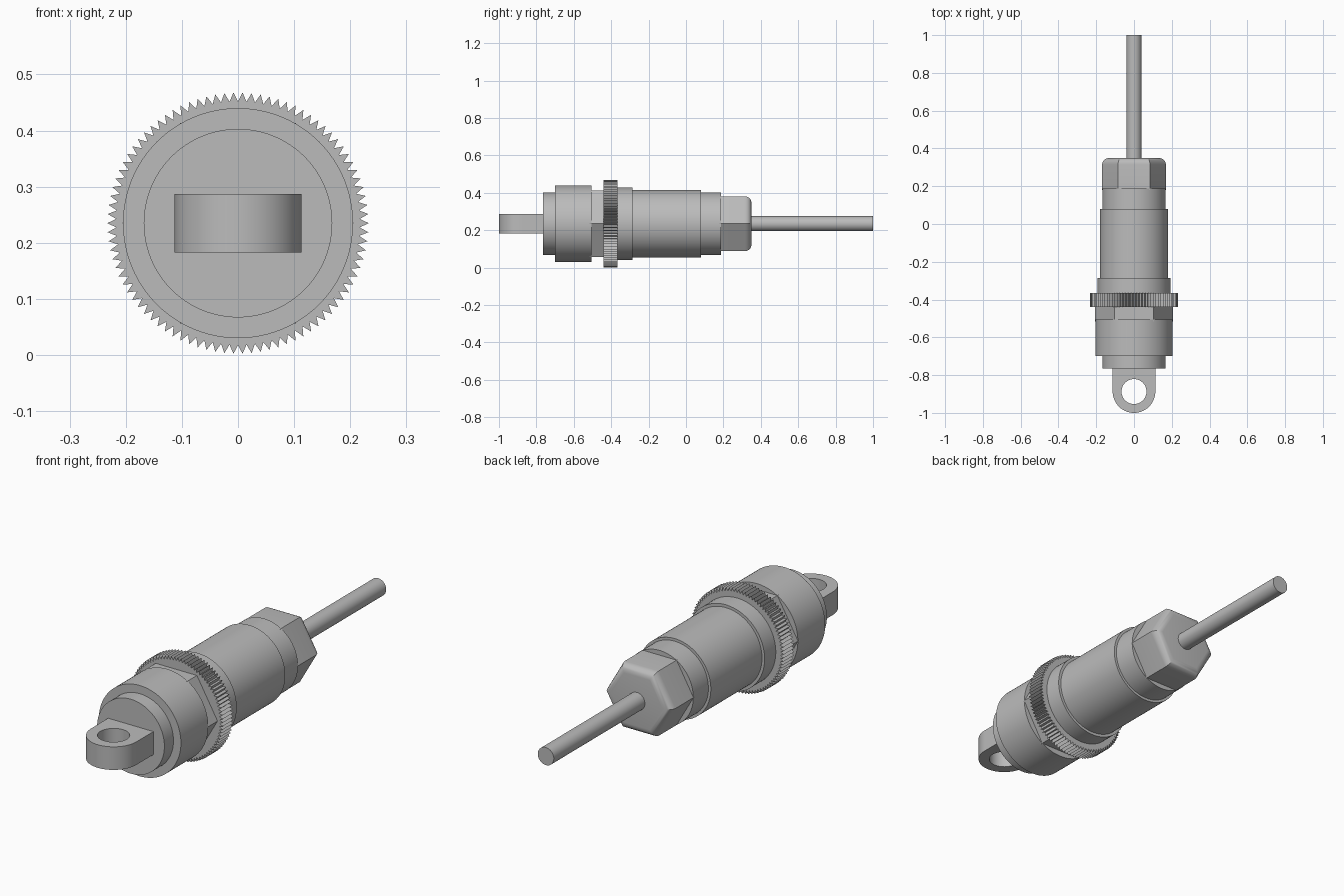
import bpy, bmesh, math
from mathutils import Vector

cube = bpy.data.objects.get("Cube")
if cube:
    bpy.data.objects.remove(cube, do_unlink=True)

AXIS_Z = 0.235

grey = bpy.data.materials.new("plain_grey")
grey.use_nodes = True
grey.diffuse_color = (0.5, 0.5, 0.5, 1)
grey.node_tree.nodes["Principled BSDF"].inputs["Base Color"].default_value = (0.5, 0.5, 0.5, 1)


def finish(name, bm, smooth=True):
    bmesh.ops.recalc_face_normals(bm, faces=bm.faces[:])
    mesh = bpy.data.meshes.new(name)
    bm.to_mesh(mesh)
    bm.free()
    mesh.materials.append(grey)
    obj = bpy.data.objects.new(name, mesh)
    bpy.context.collection.objects.link(obj)
    if smooth:
        bpy.ops.object.select_all(action='DESELECT')
        obj.select_set(True)
        bpy.context.view_layer.objects.active = obj
        bpy.ops.object.shade_smooth_by_angle(angle=math.radians(25))
    return obj


def ring(radius, sides):
    """Points of a regular polygon around the long axis, first one at +x."""
    turn = math.tau / sides
    return [(radius * math.cos(i * turn), radius * math.sin(i * turn)) for i in range(sides)]


def extrude_outline(outline, y0, y1):
    bm = bmesh.new()
    face = bm.faces.new([bm.verts.new((x, y0, AXIS_Z + z)) for x, z in outline])
    result = bmesh.ops.extrude_face_region(bm, geom=[face])
    moved = [v for v in result["geom"] if isinstance(v, bmesh.types.BMVert)]
    bmesh.ops.translate(bm, verts=moved, vec=(0, y1 - y0, 0))
    return bm


# Round sections: radius, start and end along the axis
sections = {
    "front_plug": (0.168, -0.765, -0.69),
    "front_cap": (0.205, -0.70, -0.505),
    "collar": (0.193, -0.37, -0.285),
    "main_barrel": (0.18, -0.29, 0.08),
    "rear_sleeve": (0.168, 0.07, 0.188),
}
for name, (radius, y0, y1) in sections.items():
    finish(name, extrude_outline(ring(radius, 96), y0, y1))
finish("cable", extrude_outline(ring(0.04, 40), 0.33, 1.0))

# Hexagonal collar behind the cap
finish("front_hex", extrude_outline(ring(0.206, 6), -0.515, -0.43), False)

# Knurled ring with pointed teeth
teeth = 90
knurl = [(x * r, z * r) for i, (x, z) in enumerate(ring(1, teeth * 2))
         for r in [0.217 if i % 2 else 0.233]]
finish("knurled_ring", extrude_outline(knurl, -0.44, -0.365), False)

# Hexagonal gland nut with a rounded rear edge
bm = extrude_outline(ring(0.169, 6), 0.18, 0.35)
rear_edges = [e for e in bm.edges if all(v.co.y > 0.34 for v in e.verts)]
bmesh.ops.bevel(bm, geom=rear_edges, offset=0.035, offset_type='OFFSET',
                segments=6, profile=0.5, affect='EDGES')
finish("gland_nut", bm)

# Eyelet: round-ended lug with a hole, built as paired outer and inner loops
half, hole_r, hole_y, back_y, thick = 0.113, 0.066, -0.887, -0.75, 0.052
bm = bmesh.new()
steps = 72
loops = []
for i in range(steps):
    a = math.tau * i / steps
    c, s = math.cos(a), math.sin(a)
    if s <= 0:
        outer = Vector((half * c, hole_y + half * s))
    else:
        # Straight sides and flat back, reached by casting a ray from the hole
        reach = min(half / max(abs(c), 1e-6), (back_y - hole_y) / s)
        outer = Vector((reach * c, hole_y + reach * s))
    inner = Vector((hole_r * c, hole_y + hole_r * s))
    loops.append([bm.verts.new((p.x, p.y, AXIS_Z + h))
                  for p, h in ((outer, -thick), (outer, thick), (inner, thick), (inner, -thick))])
for i in range(steps):
    a, b = loops[i], loops[(i + 1) % steps]
    for k in range(4):
        n = (k + 1) % 4
        bm.faces.new((a[k], b[k], b[n], a[n]))
finish("eyelet", bm)
